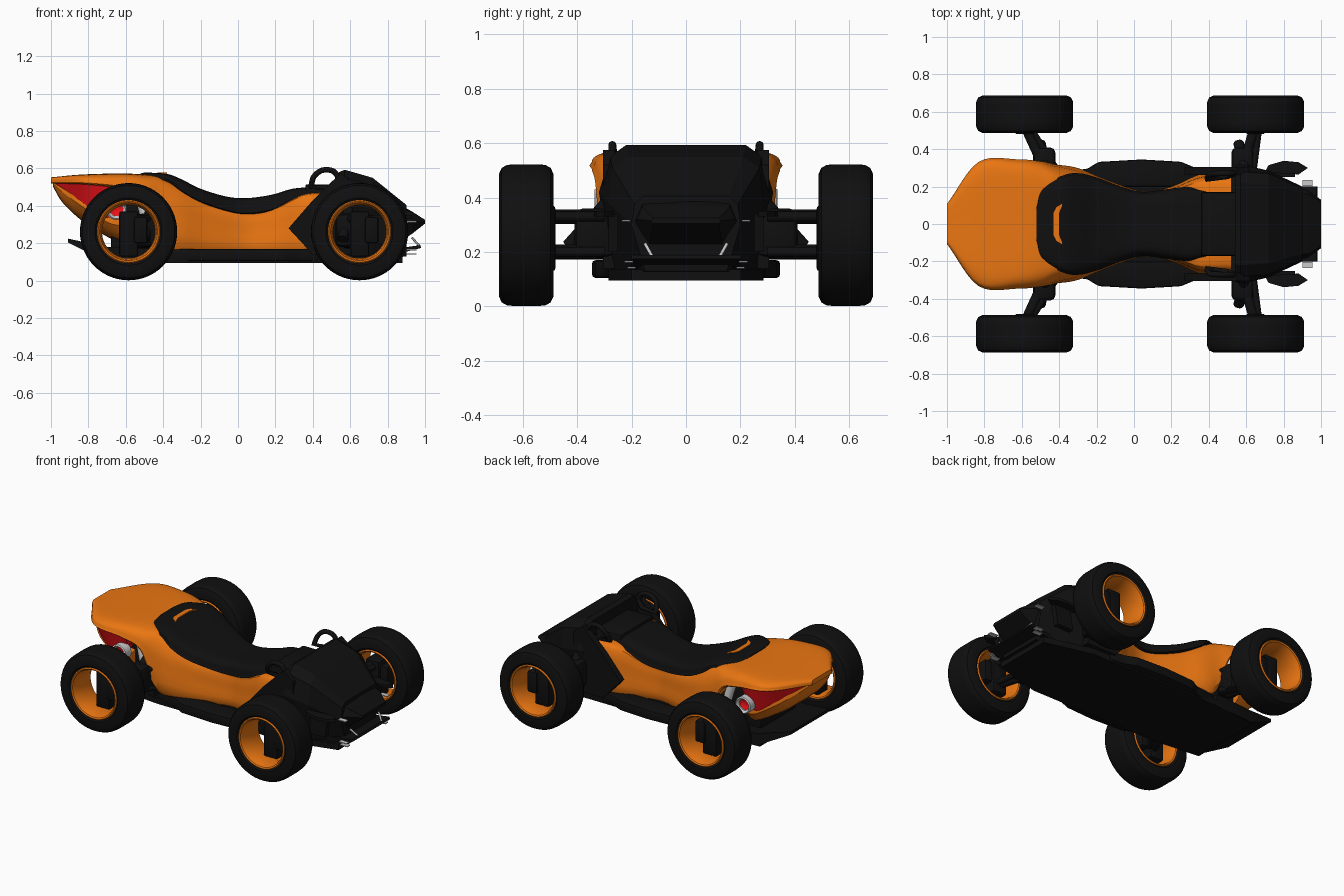
import bpy, bmesh, math
from mathutils import Vector

if "Cube" in bpy.data.objects:
    bpy.data.objects.remove(bpy.data.objects["Cube"])

def material(name, rgb):
    m = bpy.data.materials.new(name)
    m.diffuse_color = (*rgb, 1)
    m.use_nodes = True
    m.node_tree.nodes["Principled BSDF"].inputs["Base Color"].default_value = m.diffuse_color
    return m

BLACK = material("black", (0.005, 0.005, 0.005))
ORANGE = material("orange", (0.82, 0.18, 0.006))
RED = material("red", (0.85, 0.006, 0.01))

def finish(name, bm, mat, mirror=False, angle=30):
    bmesh.ops.recalc_face_normals(bm, faces=bm.faces)
    me = bpy.data.meshes.new(name)
    bm.to_mesh(me)
    bm.free()
    ob = bpy.data.objects.new(name, me)
    bpy.context.collection.objects.link(ob)
    if mat:
        me.materials.append(mat)
    bpy.ops.object.select_all(action='DESELECT')
    ob.select_set(True)
    bpy.context.view_layer.objects.active = ob
    if angle:
        bpy.ops.object.shade_smooth_by_angle(angle=math.radians(angle))
    if mirror:
        mod = ob.modifiers.new("mirror", 'MIRROR')
        mod.use_axis = (False, True, False)
    return ob

def spline(pts, n):
    """Catmull-Rom through pts, n steps per span."""
    p = [Vector(q) for q in pts]
    p = [p[0] * 2 - p[1]] + p + [p[-1] * 2 - p[-2]]
    out = []
    for i in range(1, len(p) - 2):
        a, b, c, d = p[i - 1:i + 3]
        for k in range(n):
            t = k / n
            out.append(0.5 * (2 * b + (c - a) * t + (2 * a - 5 * b + 4 * c - d) * t * t
                              + (3 * b - a - 3 * c + d) * t ** 3))
    return out + [p[-2]]

def loft(name, sections, mat, nx=1, npr=1, angle=30):
    """Sections (x, half profile from top centre to bottom centre), mirrored in y."""
    rows = [[Vector((x, y, z)) for y, z in prof] for x, prof in sections]
    if npr > 1:
        rows = [spline(r, npr) for r in rows]
    if nx > 1:
        rows = list(zip(*[spline(col, nx) for col in zip(*rows)]))
    bm = bmesh.new()
    rings = []
    for r in rows:
        ring = list(r) + [Vector((v.x, -v.y, v.z)) for v in r[-2:0:-1]]
        rings.append([bm.verts.new(v) for v in ring])
    n = len(rings[0])
    for a, b in zip(rings, rings[1:]):
        for i in range(n):
            bm.faces.new((a[i], a[(i + 1) % n], b[(i + 1) % n], b[i]))
    bm.faces.new(rings[0])
    bm.faces.new(rings[-1])
    return finish(name, bm, mat, angle=angle)

def plate(name, pts, axis, lo, hi, mat, mirror=False, bevel=0):
    """Polygon in xy (axis z) or xz (axis y), extruded from lo to hi."""
    bm = bmesh.new()
    at = (lambda a, b, t: (a, b, t)) if axis == 'z' else (lambda a, b, t: (a, t, b))
    f = bm.faces.new([bm.verts.new(at(a, b, lo)) for a, b in pts])
    g = bmesh.ops.extrude_face_region(bm, geom=[f])['geom']
    bmesh.ops.translate(bm, vec=at(0, 0, hi - lo),
                        verts=[v for v in g if isinstance(v, bmesh.types.BMVert)])
    if bevel:
        bmesh.ops.bevel(bm, geom=bm.edges[:], offset=bevel, segments=2, affect='EDGES', profile=0.5)
    return finish(name, bm, mat, mirror)

def sym(pts):
    return pts + [(x, -y) for x, y in reversed(pts)]

def box(name, x, y, z, mat, mirror=False, bevel=0.01):
    return plate(name, [(x[0], y[0]), (x[1], y[0]), (x[1], y[1]), (x[0], y[1])], 'z', *z, mat, mirror, bevel)

def lathe(name, profile, centre, mat, seg=56):
    """Closed (radius, y) profile spun about a y axis, mirrored to the other side."""
    bm = bmesh.new()
    c = Vector(centre)
    rings = [[bm.verts.new(c + Vector((r * math.cos(2 * math.pi * k / seg), y,
              r * math.sin(2 * math.pi * k / seg)))) for r, y in profile] for k in range(seg)]
    n = len(profile)
    for k in range(seg):
        a, b = rings[k], rings[(k + 1) % seg]
        for i in range(n):
            bm.faces.new((a[i], a[(i + 1) % n], b[(i + 1) % n], b[i]))
    return finish(name, bm, mat, True, 35)

def rod(name, a, b, r, mat, mirror=True):
    a, b = Vector(a), Vector(b)
    bm = bmesh.new()
    bmesh.ops.create_cone(bm, cap_ends=True, segments=16, radius1=r, radius2=r, depth=(b - a).length)
    bm.transform((b - a).to_track_quat('Z', 'Y').to_matrix().to_4x4())
    bmesh.ops.translate(bm, verts=bm.verts, vec=(a + b) / 2)
    return finish(name, bm, mat, mirror)

# Wheels, uprights and wishbones
tire = [(.165, -.088), (.18, -.1), (.225, -.1), (.247, -.09), (.258, -.07), (.26, -.045)]
tire += [(r, -y) for r, y in reversed(tire)]
rim = [(.169, .094), (.163, .1), (.155, .095), (.148, .07), (.142, .02), (.148, -.07), (.155, -.094),
       (.163, -.098), (.169, -.09)]
for tag, x, xi in (("rear", -.585, -.48), ("front", .65, .58)):
    c = (x, .587, .262)
    lathe(tag + "_tire", tire, c, BLACK)
    lathe(tag + "_rim", rim, c, ORANGE)
    box(tag + "_upright", (x - .05, x + .05), (.48, .59), (.13, .37), BLACK, True)
    box(tag + "_caliper", (x + .03, x + .1), (.5, .6), (.2, .34), BLACK, True)
    box(tag + "_arm_mount", (xi - .06, xi + .06), (.26, .41), (.18, .36), BLACK, True, .03)
    for z in (.2, .33):
        rod(tag + "_wishbone", (xi, .3, z), (x, .53, z), .027, BLACK)
        rod(tag + "_wishbone_brace", (xi + .06, .3, z), (x + .02, .53, z), .018, BLACK)
    rod(tag + "_damper", (xi + .02, .25, .42), (xi - .02, .43, .22), .028, BLACK)

# Orange main body shell
def shell(x, zt, wa, b, c, d):
    return x, [(0, zt), (wa, zt), b, c, d, (0, d[1])]
loft("body_shell", [
    shell(-1.0, .552, .08, (.10, .545), (.105, .53), (.095, .52)),
    shell(-.83, .567, .23, (.305, .555), (.325, .535), (.30, .515)),
    shell(-.62, .572, .22, (.305, .56), (.338, .52), (.31, .49)),
    shell(-.49, .565, .20, (.29, .545), (.325, .49), (.30, .43)),
    shell(-.41, .55, .20, (.275, .52), (.31, .40), (.285, .20)),
    shell(-.30, .49, .20, (.255, .46), (.285, .36), (.275, .16)),
    shell(-.15, .405, .17, (.21, .385), (.225, .30), (.22, .15)),
    shell(.05, .36, .14, (.158, .345), (.165, .27), (.16, .15)),
    shell(.20, .39, .16, (.18, .37), (.19, .29), (.185, .15)),
    shell(.35, .46, .19, (.235, .43), (.25, .32), (.245, .15)),
    shell(.52, .47, .19, (.25, .43), (.27, .32), (.26, .15))], ORANGE, 6, 4)

# Tail light band and lower tail keel
loft("tail_light_band", [
    (-.975, [(0, .53), (.11, .53), (.10, .505), (0, .505)]),
    (-.84, [(0, .54), (.30, .53), (.25, .425), (0, .41)]),
    (-.70, [(0, .53), (.315, .51), (.27, .335), (0, .33)]),
    (-.62, [(0, .52), (.31, .50), (.27, .42), (0, .41)])], RED, 5)
loft("tail_keel", [
    (-.99, [(0, .525), (.10, .525), (.09, .51), (0, .505)]),
    (-.94, [(0, .51), (.16, .495), (.12, .43), (0, .42)]),
    (-.84, [(0, .46), (.245, .43), (.17, .34), (0, .325)]),
    (-.70, [(0, .40), (.26, .345), (.18, .25), (0, .235)]),
    (-.63, [(0, .38), (.25, .33), (.18, .22), (0, .21)])], ORANGE, 5, 3)

# Exhausts, rear springs, engine
lathe("exhaust_ring", [(.035, -.03), (.055, -.03), (.055, .03), (.048, .036), (.035, .02)], (-.65, .30, .38), None, 32)
lathe("exhaust_core", [(.0, -.02), (.036, -.02), (.036, .012), (.015, .0), (.0, .0)], (-.65, .30, .38), RED, 32)
rod("rear_spring", (-.53, .27, .47), (-.46, .29, .22), .028, None)
box("engine", (-.68, -.42), (-.18, .18), (.13, .46), BLACK)

# Saddle
def pad(x, w, zt, zb):
    return x, [(0, zt), (w * .7, zt), (w * .94, zt - .25 * (zt - zb)), (w, zb + .3 * (zt - zb)), (w * .95, zb), (0, zb)]
loft("seat", [pad(-.52, .10, .573, .55), pad(-.49, .19, .577, .54), pad(-.38, .25, .57, .53),
              pad(-.30, .262, .54, .475), pad(-.20, .24, .49, .42), pad(-.06, .19, .448, .372),
              pad(.05, .165, .44, .355), pad(.18, .18, .458, .375), pad(.29, .19, .49, .43),
              pad(.40, .17, .50, .45)], BLACK, 5, 3)
plate("seat_trim", sym([(-.43, .06), (-.415, .09), (-.38, .11), (-.40, .06)]), 'z', .565, .579, ORANGE)
box("dashboard", (.36, .58), (-.17, .17), (.40, .515), BLACK)

# Floor, side sills and rear diffuser
plate("floor", sym([(-.72, .25), (-.40, .285), (.55, .285), (.88, .2)]), 'z', .095, .135, BLACK)
plate("side_sill", [(-.40, .2), (-.40, .28), (-.25, .295), (-.19, .332), (.04, .345), (.25, .333),
                    (.33, .30), (.43, .29), (.43, .2)], 'z', .105, .17, BLACK, True, .012)
loft("diffuser", [(-.91, [(0, .225), (.2, .225), (.2, .205), (0, .205)]),
                  (-.70, [(0, .18), (.26, .18), (.26, .10), (0, .10)]),
                  (-.42, [(0, .18), (.28, .18), (.28, .10), (0, .10)])], BLACK)

# Faceted nose, beak and side panels
def nose(x, zt, wt, m, l, b):
    return x, [(0, zt), (wt, zt), m, l, b, (0, b[1])]
loft("nose", [nose(.54, .58, .215, (.275, .53), (.31, .41), (.27, .12)),
              nose(.57, .593, .22, (.28, .55), (.32, .42), (.27, .11)),
              nose(.72, .55, .21, (.27, .51), (.285, .38), (.22, .11)),
              nose(.90, .405, .16, (.19, .375), (.20, .30), (.15, .13))], BLACK, angle=0)
loft("beak", [(.84, [(0, .42), (.16, .40), (.20, .30), (.14, .19), (0, .19)]),
              (.93, [(0, .37), (.16, .365), (.18, .32), (.13, .25), (0, .25)]),
              (1.0, [(0, .325), (.12, .325), (.13, .315), (.12, .305), (0, .305)])], BLACK, angle=0)
plate("side_panel", [(.27, .28), (.40, .43), (.47, .50), (.55, .575), (.62, .52), (.62, .14), (.40, .14)],
      'y', .262, .305, BLACK, True)
plate("nose_winglet", [(.70, .28), (.72, .315), (.80, .338), (.88, .33), (.93, .30), (.88, .265), (.80, .27)],
      'z', .33, .35, BLACK, True)
plate("winglet_post", [(.72, .2), (.84, .2), (.86, .34), (.74, .34)], 'y', .25, .285, BLACK, True)

# Front splitter with grey stays and light strips
plate("splitter", [(.80, .13), (.98, .175), (.975, .19), (.80, .165)], 'y', -.2, .2, BLACK)
rod("splitter_stay", (.93, .15, .23), (.97, .125, .185), .006, None)
for z, y in ((.315, .22), (.165, .21), (.142, .2)):
    box("light_strip", (.90, .955), (y - .015, y + .015), (z - .003, z + .003), None, True, 0)

# Steering handle loops
cu = bpy.data.curves.new("handle_loop", 'CURVE')
cu.dimensions = '3D'
cu.bevel_depth = .015
cu.bevel_resolution = 3
for s in (1, -1):
    path = spline([(.39, .24 * s, .50), (.405, .265 * s, .555), (.45, .27 * s, .59), (.51, .27 * s, .585),
                   (.535, .27 * s, .54), (.50, .255 * s, .50)], 5)
    sp = cu.splines.new('POLY')
    sp.points.add(len(path) - 1)
    for p, v in zip(sp.points, path):
        p.co = (*v, 1)
    sp.use_cyclic_u = True
cu.materials.append(BLACK)
bpy.context.collection.objects.link(bpy.data.objects.new("handle_loops", cu))
